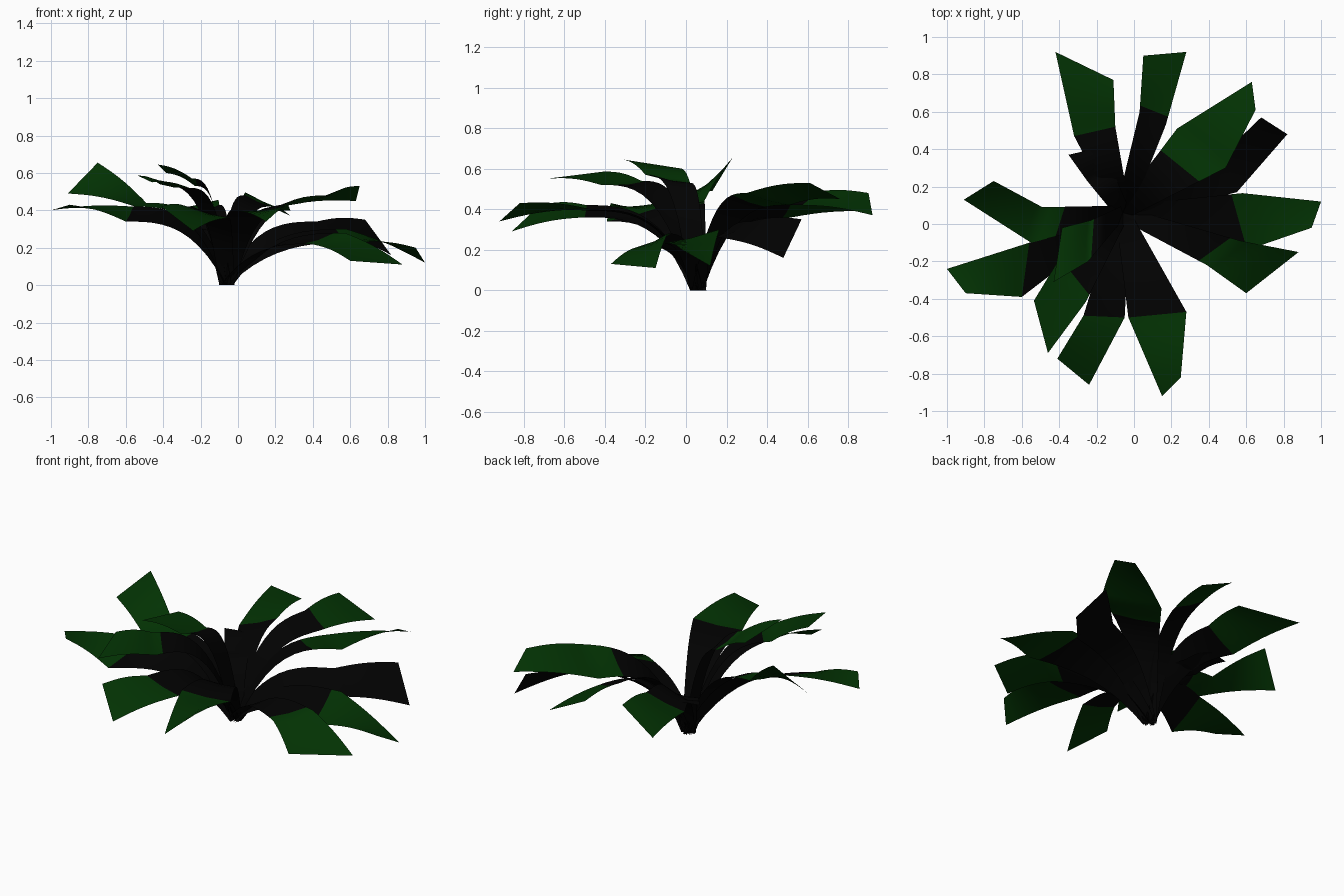
import bpy
import math
from mathutils import Vector

cube = bpy.data.objects.get("Cube")
if cube:
    bpy.data.objects.remove(cube, do_unlink=True)


def make_material(name, color):
    mat = bpy.data.materials.new(name)
    mat.use_nodes = True
    mat.diffuse_color = color
    mat.node_tree.nodes["Principled BSDF"].inputs["Base Color"].default_value = color
    return mat


STALK = make_material("dark stalk", (0.0005, 0.0005, 0.0005, 1))
GREEN = make_material("leaf green", (0.0008, 0.032, 0.001, 1))
ROOT = Vector((-0.06, 0.06, 0))
BEND = 0.55      # position of the shoulder along each blade
STEPS = 20       # segments along each blade


def edge_point(start, shoulder, tip, t):
    """Steeply rising stem up to the shoulder, then a nearly straight blade."""
    if t < BEND:
        s = t / BEND
        point = start.lerp(shoulder, s)
        point.z = shoulder.z * (1 - (1 - s) ** 3)
    else:
        s = (t - BEND) / (1 - BEND)
        point = shoulder.lerp(tip, s)
        point.z += 0.015 * math.sin(math.pi * s)
    return point


def leaf(name, shoulder_a, shoulder_b, tip_a, tip_b, green_from):
    """Arching blade between two edge paths, green past a given fraction."""
    sa, sb, ta, tb = map(Vector, (shoulder_a, shoulder_b, tip_a, tip_b))
    across = sa - sb
    across.z = 0
    across = across.normalized() * 0.04
    verts, faces = [], []
    for i in range(STEPS + 1):
        t = i / STEPS
        a = edge_point(ROOT + across, sa, ta, t)
        b = edge_point(ROOT - across, sb, tb, t)
        rib = (a + b) / 2
        rib.z -= 0.008 * math.sin(math.pi * t)   # shallow channel
        rib.z = max(rib.z, 0)
        verts += [a, rib, b]
    for i in range(STEPS):
        for j in range(2):
            k = 3 * i + j
            faces.append((k, k + 1, k + 4, k + 3))
    mesh = bpy.data.meshes.new(name)
    mesh.from_pydata(verts, [], faces)
    mesh.materials.append(STALK)
    mesh.materials.append(GREEN)
    for n, face in enumerate(mesh.polygons):
        face.material_index = int((n // 2 + 0.5) / STEPS > green_from)
        face.use_smooth = True
    obj = bpy.data.objects.new(name, mesh)
    bpy.context.collection.objects.link(obj)


# Back blades
leaf("back_right_leaf", (-.32, .47, .35), (-.10, .52, .43),
     (-.42, .92, .39), (-.11, .77, .45), .57)
leaf("back_leaf", (.03, .60, .48), (.17, .53, .42),
     (.05, .90, .48), (.28, .92, .37), .6)
leaf("back_left_leaf", (.23, .51, .42), (.49, .30, .48),
     (.63, .76, .45), (.65, .61, .53), .4)
leaf("small_back_stem", (-.25, .23, .30), (-.12, .30, .32),
     (-.35, .37, .36), (-.22, .40, .36), 1)

# Left side blades
leaf("dark_left_leaf", (.42, .32, .34), (.55, .17, .26),
     (.68, .57, .35), (.82, .48, .16), 1)
leaf("left_leaf", (.58, .165, .30), (.66, -.12, .23),
     (1, .12, .12), (.95, -.02, .20), .52)
leaf("front_left_leaf", (.57, -.09, .28), (.39, -.22, .22),
     (.88, -.15, .11), (.60, -.37, .13), .5)

# Front blades
leaf("front_leaf", (.28, -.47, .40), (-.03, -.50, .40),
     (.25, -.82, .43), (.15, -.92, .34), .54)
leaf("front_right_leaf", (-.05, -.50, .36), (-.27, -.49, .42),
     (-.24, -.86, .29), (-.41, -.72, .42), .55)

# Right side blades
leaf("upper_front_right_leaf", (-.26, -.42, .52), (-.42, -.22, .54),
     (-.46, -.69, .55), (-.535, -.41, .585), .5)
leaf("upright_leaf", (-.245, -.20, .57), (-.23, .02, .53),
     (-.43, -.31, .645), (-.385, -.02, .60), .5)
leaf("low_right_leaf", (-.60, -.39, .34), (-.56, -.10, .42),
     (-.90, -.37, .43), (-1, -.24, .40), .55)
leaf("right_leaf", (-.55, -.10, .42), (-.49, .09, .44),
     (-.91, .13, .49), (-.75, .23, .655), .4)
